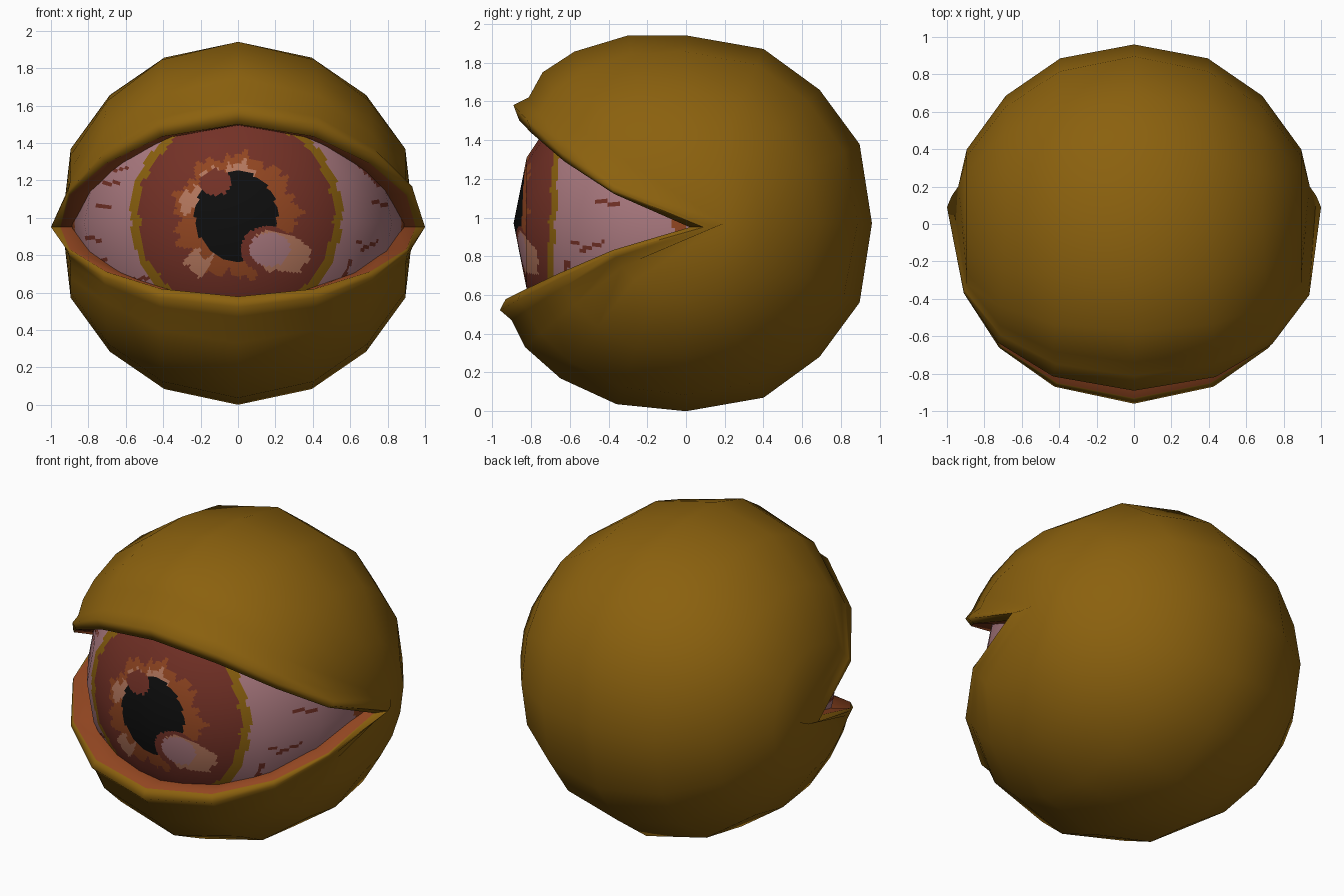
import bpy, bmesh, math
from math import sin, cos, pi, radians, hypot, atan2
from mathutils import Vector

if "Cube" in bpy.data.objects:
    bpy.data.objects.remove(bpy.data.objects["Cube"])

CZ = 0.97                      # height of the eye centre


def material(name, rgb):
    m = bpy.data.materials.new(name)
    lin = [((c / 255 + 0.055) / 1.055) ** 2.4 if c > 10 else c / 255 / 12.92 for c in rgb]
    m.diffuse_color = (*lin, 1)
    m.use_nodes = True
    m.node_tree.nodes["Principled BSDF"].inputs["Base Color"].default_value = m.diffuse_color
    return m


OLIVE = material("olive_skin", (139, 97, 14))
ORANGE = material("orange_flesh", (146, 70, 33))
WHITE = material("pink_white", (170, 121, 127))
RED = material("red_brown", (115, 49, 38))
PEACH = material("peach", (180, 119, 93))
BLACK = material("pupil_black", (14, 14, 14))


def make_object(name, bm, mats):
    me = bpy.data.meshes.new(name)
    bm.to_mesh(me)
    bm.free()
    for m in mats:
        me.materials.append(m)
    ob = bpy.data.objects.new(name, me)
    bpy.context.collection.objects.link(ob)
    return ob


def add_grid(bm, rows, paint, closed=False):
    vs = [[bm.verts.new(p) for p in row] for row in rows]
    n = len(rows[0])
    for i in range(len(rows) - 1):
        for j in range(n if closed else n - 1):
            k = (j + 1) % n
            f = bm.faces.new((vs[i][j], vs[i][k], vs[i + 1][k], vs[i + 1][j]))
            f.material_index = paint(i, f)


# --- Eyelids: one low-poly shell swept about the x axis, from upper lip over the back to lower lip
# each row: angle up from the front, radius, and where the row ends at the eye corner (x, y)
CORNER = (0.94, 0.20)
INNER, EDGE, TIP, GROOVE = (.84, .02), (.95, .02), (1.0, .09), (.975, .15)
upper = [(38, .85, INNER), (31.6, 1.01, EDGE), (34.4, 1.08, TIP), (38.7, 1.04, GROOVE),
         (46.5, 1.075, CORNER), (57, 1.057, CORNER), (73, 1.015, CORNER)]
back = [(90, .97, CORNER), (114, .985, CORNER), (135, .975, CORNER), (155.5, .985, CORNER),
        (180, .96, CORNER), (204.5, .985, CORNER), (225, .975, CORNER), (246, .985, CORNER),
        (270, .97, CORNER)]
lower = [(-69, 1.0, CORNER), (-51, 1.03, CORNER), (-37.6, 1.048, CORNER), (-29, 1.03, GROOVE),
         (-25, 1.06, TIP), (-22.8, 1.01, EDGE), (-28, .85, INNER)]
COLS = [0, 24, 45, 66, 90, 114, 135, 156, 180]
ROUND = [1, 1.02, 1.01, 1.01, 1, 1.01, 1.01, 1.02, 1]     # column roundness of the shell


def lid_row(phi, r, corner):
    pts = []
    for k, deg in enumerate(COLS):
        if k in (0, 8):
            dz = 0 if corner == CORNER else -.02
            pts.append((-corner[0] if k == 0 else corner[0], corner[1], CZ + dz))
            continue
        t = radians(deg)
        s = sin(t)
        ang, rad = phi, r
        if abs(phi) < 90:      # opening narrows towards the corners
            edge, keep = (32, .5) if phi > 0 else (23, .8)
            w = keep + (1 - keep) * s
            fade = min(1, max(0, (abs(phi) - edge) / 58))
            ang = phi * (w + (1 - w) * fade)
        if corner == CORNER:
            rad = max(.96 * ROUND[k], .96 + (r - .96) * s * s)
        elif corner in (TIP, GROOVE):
            rad = .98 + (r - .98) * s * s
            if k > 4 and phi > 0:      # upper lip flares more on the right
                rad += .05 * (1 - s)
        elif corner == EDGE:
            rad = .97 + (r - .97) * s
        a = radians(ang)
        pts.append((-rad * cos(t), -rad * s * cos(a), CZ + rad * s * sin(a)))
    return pts


rows = [lid_row(*r) for r in upper + back + lower]
bm = bmesh.new()
last = len(rows) - 2
add_grid(bm, rows, lambda i, f: 1 if i in (0, last) else 0)
bmesh.ops.remove_doubles(bm, verts=bm.verts, dist=1e-4)
bmesh.ops.recalc_face_normals(bm, faces=bm.faces)
top = max(bm.faces, key=lambda f: f.calc_center_median().z)
if top.normal.z < 0:
    bmesh.ops.reverse_faces(bm, faces=bm.faces)
lids = make_object("eyelids", bm, [OLIVE, ORANGE])
bpy.context.view_layer.objects.active = lids
lids.select_set(True)
bpy.ops.object.shade_smooth_by_angle(angle=radians(85))
lids.select_set(False)

# --- Eyeball: 16-sided ball, finely divided so the iris can be painted by rule
R, SEG, RING = 0.89, 14, 18


def ball(i, j):
    t, a = pi * i / 8, 2 * pi * j / 16
    return Vector((R * sin(t) * cos(a), -R * cos(t), CZ + R * sin(t) * sin(a)))


def facet_point(i, j):
    bi, bj = min(i // RING, 7), j // SEG
    u, v = i / RING - bi, j / SEG - bj
    return ball(bi, bj).lerp(ball(bi, bj + 1), v).lerp(
        ball(bi + 1, bj).lerp(ball(bi + 1, bj + 1), v), u)


# short blood vessels as front-view segments (x1, z1, x2, z2)
VEINS = [(-.66, 1.25, -.58, 1.27), (-.80, 1.06, -.68, 1.05), (-.78, .76, -.70, .77),
         (-.63, .66, -.48, .68), (-.72, 1.18, -.63, 1.19), (-.82, .90, -.74, .88),
         (.62, 1.31, .76, 1.17), (.60, .77, .57, .69), (.66, .83, .74, .87),
         (.64, .88, .66, .86), (.72, 1.09, .80, 1.06)]


def near_vein(x, z):
    for x1, z1, x2, z2 in VEINS:
        dx, dz = x2 - x1, z2 - z1
        t = min(1, max(0, ((x - x1) * dx + (z - z1) * dz) / (dx * dx + dz * dz)))
        if hypot(x - x1 - t * dx, z - z1 - t * dz) < .009:
            return True
    return False


def ellipse(x, z, cx, cz, rx, rz):
    return hypot((x - cx) / rx, (z - cz) / rz)


def eye_paint(i, f):
    c = f.calc_center_median()
    x, z = c.x, c.z
    if c.y > 0:
        return 0
    r, a = hypot(x + .01, z - 1.01), atan2(z - 1.01, x + .01)
    wob = .012 * sin(9 * a + 1) + .010 * sin(23 * a) + .006 * sin(41 * a)
    if ellipse(x, z, .17, .83, .11, .09) < 1:
        return 0                                           # lower highlight
    if ellipse(x, z, .23, .82, .15 + wob, .12 + wob) < 1:
        return 4                                           # its paler fringe
    if ellipse(x, z, .16, .83, .145, .125) < 1:
        return 1                                           # rim of highlight
    if ellipse(x, z, -.12, 1.19, .085, .07) < 1:
        return 1                                           # small upper spot
    if ellipse(x, z, -.01, 1.01, .22, .24) < 1:
        return 5                                           # pupil
    if radians(65) < a < radians(170) and r < .275 + 1.5 * wob:
        return 4                                           # pale upper arc
    if ellipse(x, z, -.23, .77, .06 + 2 * wob, .07 + wob) < 1 or \
            ellipse(x, z, -.28, 1.08, .03, .07) < 1:
        return 4                                           # pale flecks
    if r < .325 + 1.6 * wob:
        return 2                                           # orange inner iris
    if r < .522 + .5 * wob:
        return 1                                           # red iris
    if r < .566 + .2 * wob:
        return 3                                           # olive iris rim
    if abs(x) > .872 and abs(z - .95) < .05:
        return 2                                           # corner flesh
    return 1 if near_vein(x, z) else 0


bm = bmesh.new()
ball_rows = [[facet_point(i, j) for j in range(16 * SEG)] for i in range(8 * RING + 1)]
add_grid(bm, ball_rows, eye_paint, closed=True)
bmesh.ops.remove_doubles(bm, verts=bm.verts, dist=1e-5)
bmesh.ops.recalc_face_normals(bm, faces=bm.faces)
for f in bm.faces:
    f.smooth = True
eye = make_object("eyeball", bm, [WHITE, RED, ORANGE, OLIVE, PEACH, BLACK])
centre = Vector((0, 0, CZ))
eye.data.normals_split_custom_set_from_vertices(
    [(v.co - centre).normalized() for v in eye.data.vertices])
